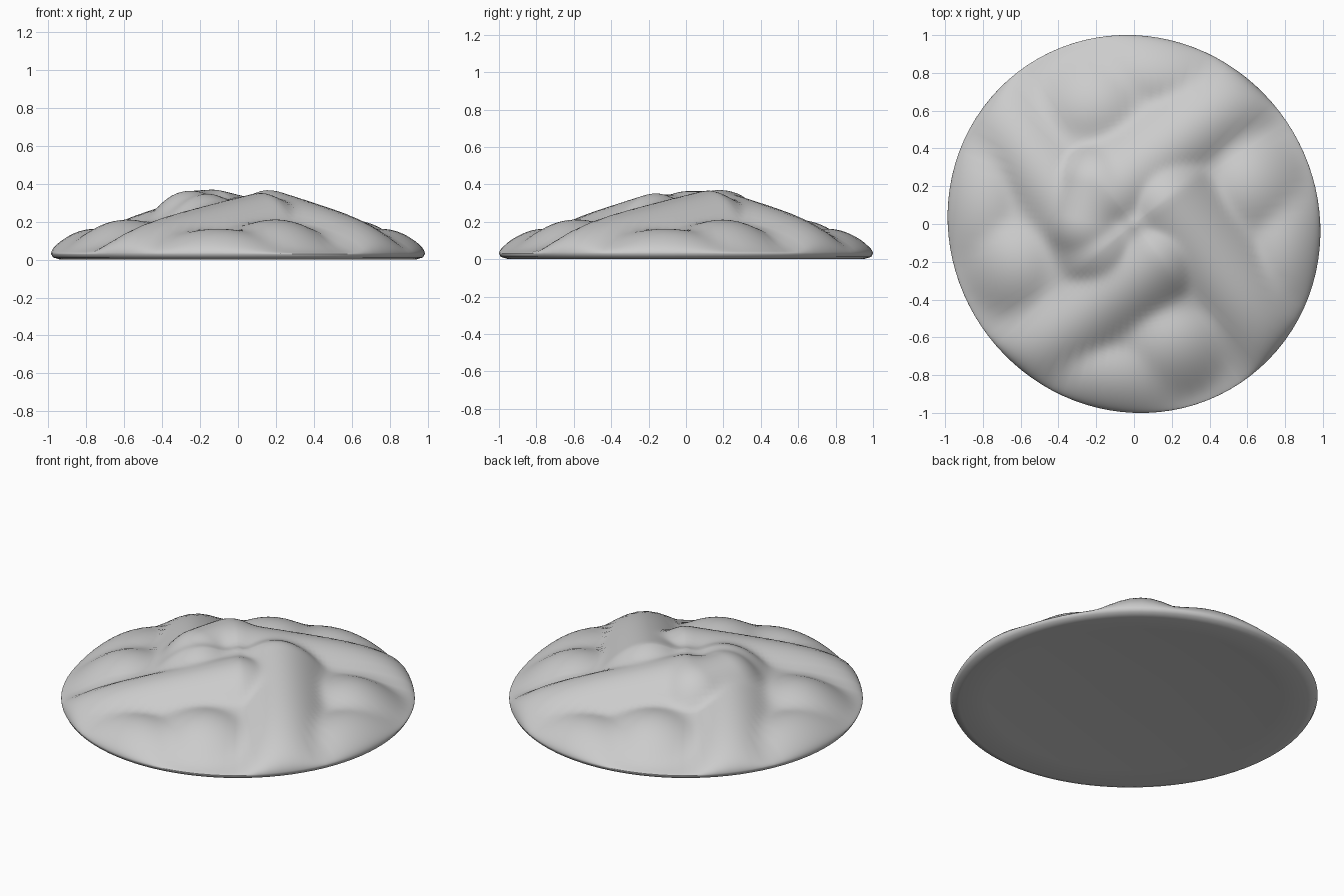
import bpy, bmesh, math
from mathutils import Vector

cube = bpy.data.objects.get("Cube")
if cube:
    bpy.data.objects.remove(cube)

mat = bpy.data.materials.new("light grey")
mat.use_nodes = True
colour = (0.6, 0.6, 0.6, 1)
mat.diffuse_color = colour
mat.node_tree.nodes["Principled BSDF"].inputs["Base Color"].default_value = colour

SEGMENTS, RINGS = 96, 56


def quarter_turn(p, n):
    for _ in range(n):
        p = Vector((-p.y, p.x))
    return p


def capsule_distance(p, a, b):
    t = max(0, min(1, (p - a).dot(b - a) / (b - a).length_squared))
    return (p - a - t * (b - a)).length


def folds(p, lowered):
    """Heights of one quarter: a diagonal fold and two lobes beside it."""
    along = Vector((0.62, -0.78))
    across = Vector((0.78, 0.62))
    t, s = p.dot(along), p.dot(across) - 0.2
    end = min(t - 0.05, 0)
    yield 0.374 - lowered - 0.2 * max(t, 0) - 2.3 * s * s - 1.8 * end * end
    inner = p - Vector((0.6, 0.2))
    yield 0.218 - 1.4 * inner.length_squared
    outer = p - Vector((0.8, -0.12))
    yield 0.18 - 0.75 * outer.y ** 2 - 1.3 * outer.x ** 2


def height(p, ratio):
    """Smooth maximum of all folds, rounded off towards the rim."""
    parts = [0.335 - 0.28 * p.length]
    for n, lowered in enumerate((0, 0.015, 0.02, 0)):
        parts += folds(quarter_turn(p, n), lowered)
    # Tucked fold end on top
    d = capsule_distance(p, Vector((-0.25, 0.01)), Vector((-0.2, 0.2)))
    parts.append(0.366 - 2.4 * d * d - 20 * d ** 4)
    k = 75
    top = math.log(sum(math.exp(k * h) for h in parts)) / k - 0.003
    return 0.03 + (top - 0.03) * math.sqrt(max(0, 1 - ratio ** 7))


def outline(a):
    return 0.993 + 0.02 * math.cos(2 * (a - math.radians(125)))


bm = bmesh.new()


def ring(ratio, z=None):
    verts = []
    for i in range(SEGMENTS):
        a = math.tau * i / SEGMENTS
        p = Vector((math.cos(a), math.sin(a))) * outline(a) * ratio
        verts.append(bm.verts.new((p.x, p.y, height(p, ratio) if z is None else z)))
    return verts


# Folded top, closely ringed near the rim, then the hollow base
rings = [ring(math.sin(math.pi / 2 * i / RINGS)) for i in range(1, RINGS + 1)]
rings += [ring(0.99, 0.012), ring(0.95, 0), ring(0.8, 0.014),
          ring(0.6, 0.027), ring(0.4, 0.036), ring(0.2, 0.041)]
for lower, upper in zip(rings, rings[1:]):
    for i in range(SEGMENTS):
        j = (i + 1) % SEGMENTS
        bm.faces.new((lower[i], upper[i], upper[j], lower[j]))
for loop, z in ((rings[0], height(Vector((0, 0)), 0)), (rings[-1], 0.042)):
    tip = bm.verts.new((0, 0, z))
    for i in range(SEGMENTS):
        bm.faces.new((tip, loop[i], loop[(i + 1) % SEGMENTS]))
bmesh.ops.recalc_face_normals(bm, faces=bm.faces)

mesh = bpy.data.meshes.new("folded_roll")
bm.to_mesh(mesh)
bm.free()
mesh.materials.append(mat)
roll = bpy.data.objects.new("folded_roll", mesh)
bpy.context.collection.objects.link(roll)
bpy.context.view_layer.objects.active = roll
roll.select_set(True)
bpy.ops.object.shade_smooth_by_angle(angle=math.radians(60))
